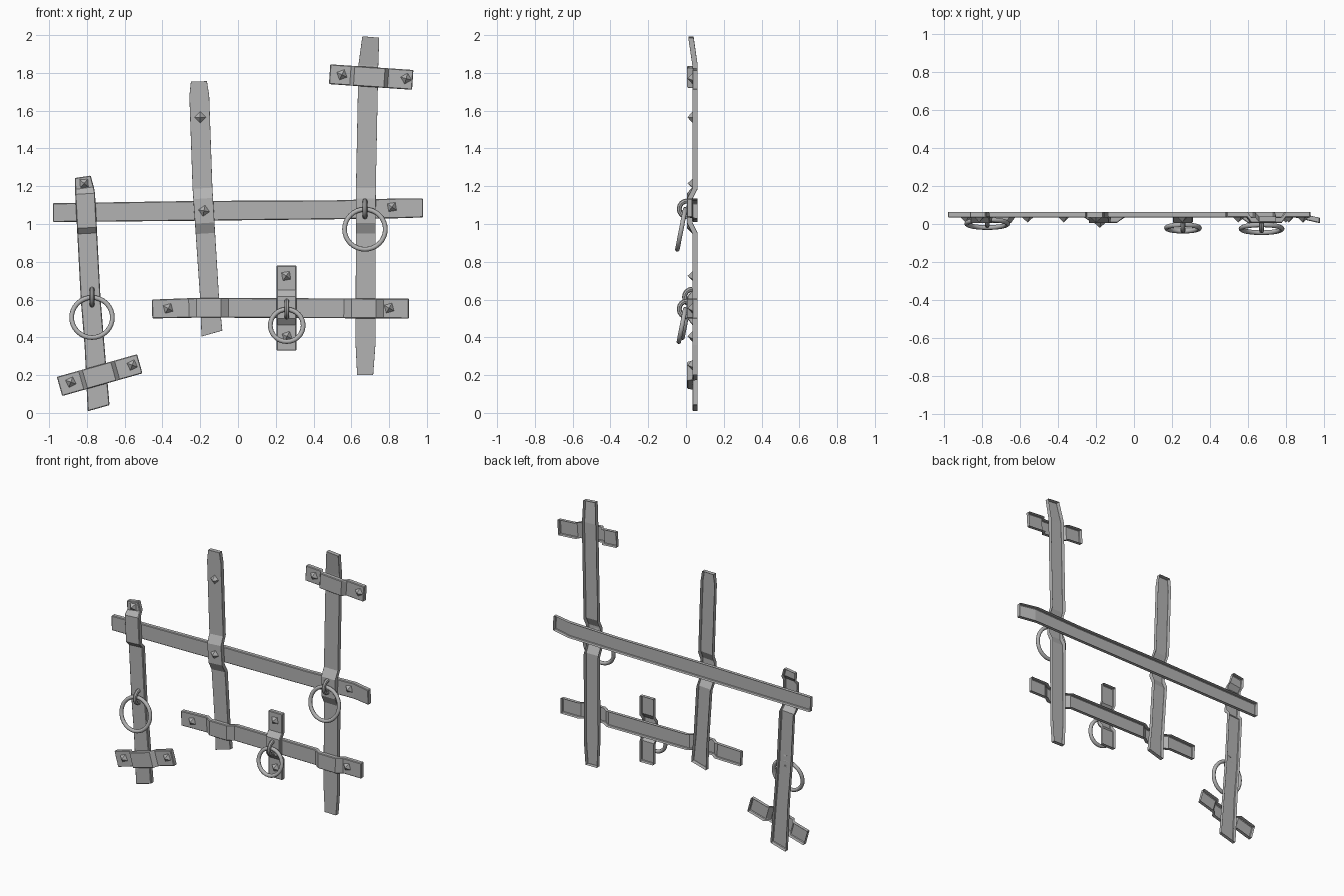
import bpy, bmesh, math
from mathutils import Vector

cube = bpy.data.objects.get("Cube")
if cube:
    bpy.data.objects.remove(cube, do_unlink=True)

# single iron colour
iron = bpy.data.materials.new("grey_iron")
iron.use_nodes = True
iron.diffuse_color = (0.45, 0.45, 0.45, 1)
iron.node_tree.nodes["Principled BSDF"].inputs["Base Color"].default_value = (0.45, 0.45, 0.45, 1)

BACK, THICK = 0.062, 0.028
FLAT = BACK - THICK          # front face of a strap lying flat
RAISED = FLAT - THICK        # front face of a strap crossing over another


def finish(obj, name, smooth=False):
    obj.name = name
    obj.data.materials.clear()
    obj.data.materials.append(iron)
    if smooth:
        bpy.ops.object.select_all(action='DESELECT')
        obj.select_set(True)
        bpy.context.view_layer.objects.active = obj
        bpy.ops.object.shade_smooth_by_angle(angle=math.radians(40))
    return obj


def strap(name, path, bumps=(), end_skew=0):
    """Open-backed strap along (x, z, width, forward) points, stepping forward over each bump."""
    pts = [Vector(p) for p in path]
    axis = 0 if abs(pts[-1].x - pts[0].x) > abs(pts[-1].y - pts[0].y) else 1
    pts.sort(key=lambda p: p[axis])

    def at(u):
        for a, b in zip(pts, pts[1:]):
            if a[axis] <= u <= b[axis]:
                return a.lerp(b, (u - a[axis]) / (b[axis] - a[axis]))

    stations = list(pts)
    for lo, hi, ramp in bumps:
        stations = [s for s in stations if not lo <= s[axis] <= hi]
        for u, lift in ((lo, 0), (lo + ramp, THICK), (hi - ramp, THICK), (hi, 0)):
            s = at(u)
            s[3] += lift
            stations.append(s)
    stations.sort(key=lambda p: p[axis])

    bm = bmesh.new()
    rows = []
    for i, s in enumerate(stations):
        before, after = stations[max(i - 1, 0)], stations[min(i + 1, len(stations) - 1)]
        t = Vector((after.x - before.x, after.y - before.y)).normalized()
        angle = math.atan2(t.y, t.x) - math.pi / 2
        if i == 0:
            angle += math.radians(end_skew)
        side = Vector((math.cos(angle), math.sin(angle))) * s[2] / 2
        back = BACK - s[3]
        corners = ((-1, back), (-1, back - THICK), (1, back - THICK), (1, back))
        rows.append([bm.verts.new((s.x + k * side.x, y, s.y + k * side.y)) for k, y in corners])
    for a, b in zip(rows, rows[1:]):
        for k in range(3):
            bm.faces.new((a[k], a[k + 1], b[k + 1], b[k]))
    bm.faces.new(rows[0][::-1])
    bm.faces.new(rows[-1])
    bm.normal_update()
    bm.faces.ensure_lookup_table()
    if bm.faces[1].normal.y > 0:
        bmesh.ops.reverse_faces(bm, faces=bm.faces[:])
    mesh = bpy.data.meshes.new(name)
    bm.to_mesh(mesh)
    bm.free()
    obj = bpy.data.objects.new(name, mesh)
    bpy.context.collection.objects.link(obj)
    bevel = obj.modifiers.new("edge_bevel", 'BEVEL')
    bevel.width, bevel.segments = 0.004, 1
    bevel.limit_method, bevel.angle_limit = 'ANGLE', math.radians(65)
    return finish(obj, name)


def rivet(x, z, face, turn):
    """Four-sided pointed rivet facing forward."""
    bpy.ops.mesh.primitive_cone_add(vertices=4, radius1=0.03, radius2=0, depth=0.026,
                                    end_fill_type='NOTHING', location=(x, face - 0.013, z),
                                    rotation=(math.pi / 2, math.radians(turn), 0))
    finish(bpy.context.object, "rivet")


def hanging_ring(name, x, z, radius, y, face):
    """Leaning ring held by a small staple."""
    bpy.ops.mesh.primitive_torus_add(major_radius=radius, minor_radius=0.0125,
                                     major_segments=32, minor_segments=10,
                                     location=(x, y, z), rotation=(math.radians(79), 0, 0))
    finish(bpy.context.object, name, True)
    curve = bpy.data.curves.new(name + "_staple", 'CURVE')
    curve.dimensions = '3D'
    curve.bevel_depth, curve.bevel_resolution = 0.013, 2
    curve.use_fill_caps = True
    spline = curve.splines.new('POLY')
    steps = 8
    spline.points.add(steps)
    for i, p in enumerate(spline.points):
        a = math.pi * i / steps
        p.co = (x, face - 0.042 * math.sin(a), z + radius + 0.042 * math.cos(a), 1)
    obj = bpy.data.objects.new(name + "_staple", curve)
    bpy.context.collection.objects.link(obj)
    bpy.ops.object.select_all(action='DESELECT')
    obj.select_set(True)
    bpy.context.view_layer.objects.active = obj
    bpy.ops.object.convert(target='MESH')
    finish(bpy.context.object, name + "_staple", True)


W = 0.105
# long horizontal straps
strap("upper_crossbar", [(-0.98, 1.06, 0.1, 0), (-0.2, 1.07, W, 0), (0.5, 1.075, 0.1, 0),
                         (0.85, 1.083, W, 0), (0.98, 1.085, 0.1, 0.03)])
strap("lower_crossbar", [(-0.455, 0.55, 0.1, 0), (-0.2, 0.557, W, 0), (0.905, 0.552, W, 0)],
      [(-0.26, -0.05, 0.04), (0.56, 0.77, 0.04)])

# vertical straps
strap("right_upright", [(0.703, 1.99, 0.09, 0.022), (0.69, 1.84, W, 0), (0.677, 1.19, W, 0),
                        (0.675, 0.36, W, 0), (0.673, 0.2, 0.085, 0)], [(0.95, 1.19, 0.055)])
strap("middle_upright", [(-0.207, 1.755, 0.085, 0), (-0.205, 1.68, W, 0), (-0.188, 1.19, W, 0),
                         (-0.15, 0.6, 0.1, 0), (-0.138, 0.42, 0.115, 0)], [(0.95, 1.19, 0.055)], 12)
strap("left_upright", [(-0.822, 1.25, 0.085, 0), (-0.81, 1.17, W, 0), (-0.78, 0.6, W, 0),
                       (-0.76, 0.36, W, 0), (-0.738, 0.025, 0.12, 0)], [(0.95, 1.19, 0.03)], 12)

# short clips
strap("upper_clip", [(0.485, 1.793, W, 0), (0.925, 1.763, W, 0)], [(0.595, 0.795, 0.02)])
strap("lower_clip", [(-0.945, 0.14, W, 0), (-0.52, 0.26, W, 0)], [(-0.83, -0.64, 0.02)])
strap("middle_clip", [(0.257, 0.78, W, 0), (0.257, 0.33, W, 0)], [(0.465, 0.65, 0.035)])

# rivets: x, z, surface, turn
for spot in ((-0.815, 1.215, FLAT, 40), (-0.2, 1.565, FLAT, 0), (-0.18, 1.07, RAISED, 10),
             (0.55, 1.79, FLAT, 25), (0.89, 1.77, FLAT, 15), (0.815, 1.09, FLAT, 35),
             (-0.37, 0.553, FLAT, 30), (0.8, 0.555, FLAT, 30), (0.255, 0.725, FLAT, 35),
             (0.26, 0.405, FLAT, 25), (-0.885, 0.163, FLAT, 20), (-0.56, 0.253, FLAT, 20)):
    rivet(*spot)

# hanging rings
hanging_ring("right_ring", 0.672, 0.972, 0.108, -0.025, RAISED)
hanging_ring("left_ring", -0.773, 0.505, 0.108, 0.002, FLAT)
hanging_ring("middle_ring", 0.258, 0.463, 0.087, -0.021, RAISED)
